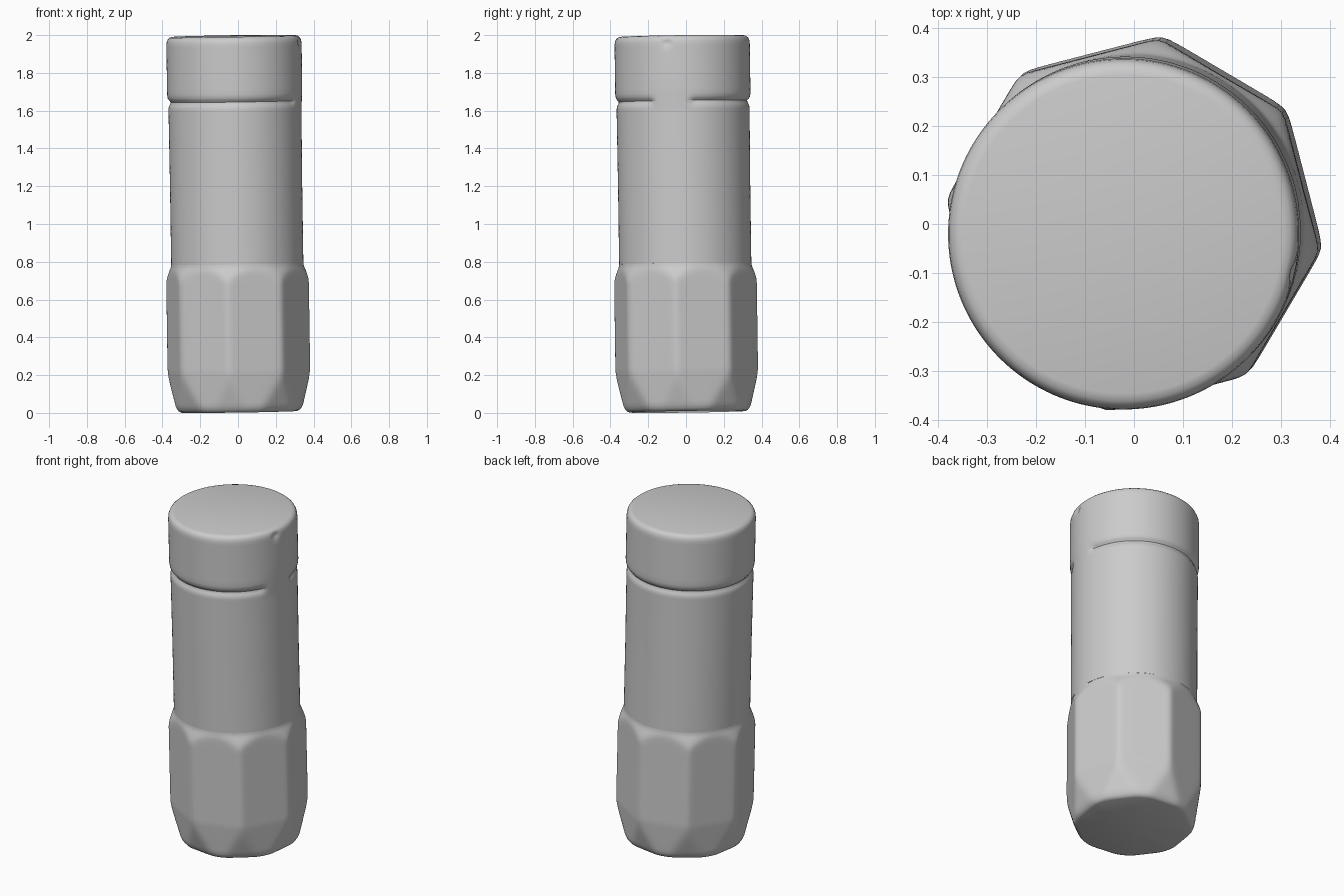
import bpy, bmesh, math

if "Cube" in bpy.data.objects:
    bpy.data.objects.remove(bpy.data.objects["Cube"])

SEGMENTS = 160
TURN = math.radians(-8)        # direction of the first octagon corner
LEAN = (-0.015, -0.014)        # slight lean of the whole axis

grey = bpy.data.materials.new("matte grey")
grey.use_nodes = True
colour = (0.6, 0.6, 0.6, 1)
grey.diffuse_color = colour
bsdf = grey.node_tree.nodes["Principled BSDF"]
bsdf.inputs["Base Color"].default_value = colour
bsdf.inputs["Roughness"].default_value = 0.7


def interp(z, points):
    """Piecewise linear lookup in a list of (z, value) pairs."""
    if z <= points[0][0]:
        return points[0][1]
    for (z0, v0), (z1, v1) in zip(points, points[1:]):
        if z <= z1:
            return v0 + (v1 - v0) * (z - z0) / (z1 - z0)
    return points[-1][1]


def lathe(name, heights, radius, bottom=None, top=None):
    """Stack rings whose radius depends on angle and height, then lean them."""
    bm = bmesh.new()

    def vert(x, y, z):
        return bm.verts.new((x + 0.008 + LEAN[0] * z, y + 0.007 + LEAN[1] * z,
                             z - LEAN[0] * x - LEAN[1] * y))

    rings = []
    for z in heights:
        ring = []
        for i in range(SEGMENTS):
            a = TURN + math.tau * i / SEGMENTS
            r = radius(a, z)
            ring.append(vert(r * math.cos(a), r * math.sin(a), z))
        rings.append(ring)
    for low, high in zip(rings, rings[1:]):
        for i in range(SEGMENTS):
            j = (i + 1) % SEGMENTS
            bm.faces.new((low[i], low[j], high[j], high[i]))
    for ring, z in ((rings[0], bottom), (rings[-1], top)):
        if z is not None:
            centre = vert(0, 0, z)
            for i in range(SEGMENTS):
                bm.faces.new((ring[i], ring[(i + 1) % SEGMENTS], centre))
    bmesh.ops.recalc_face_normals(bm, faces=bm.faces)
    mesh = bpy.data.meshes.new(name)
    bm.to_mesh(mesh)
    bm.free()
    mesh.materials.append(grey)
    obj = bpy.data.objects.new(name, mesh)
    bpy.context.collection.objects.link(obj)
    bpy.ops.object.select_all(action='DESELECT')
    obj.select_set(True)
    bpy.context.view_layer.objects.active = obj
    bpy.ops.object.shade_smooth_by_angle(angle=math.radians(40))
    return obj


# Octagonal base: side flats, tapering corner facets and a conical shoulder
FLATS = [(0.0, 0.334), (0.04, 0.339), (0.22, 0.356)]
CORNERS = [(0.0, 0.322), (0.04, 0.332), (0.21, 0.386), (0.3, 0.41)]
SHOULDER = [(0.68, 0.395), (0.775, 0.352), (0.79, 0.350)]
EDGE = [(0.006, 0.93), (0.012, 0.965), (0.022, 0.985), (0.04, 1.0)]


def base_radius(a, z):
    p = 70                                  # softness of the facet edges
    flat, corner = interp(z, FLATS), interp(z, CORNERS)
    total = interp(z, SHOULDER) ** -p
    for k in range(16):
        c = math.cos(a - TURN - k * math.pi / 8)
        if c > 0:
            total += (c / (flat if k % 2 else corner)) ** p
    return total ** (-1 / p) * interp(z, EDGE)


base_heights = [0.006, 0.012, 0.022, 0.04]
base_heights += [0.04 + 0.02 * i for i in range(1, 14)]
base_heights += [0.45, 0.6] + [0.66 + 0.01 * i for i in range(14)]
lathe("octagonal_base", base_heights, base_radius, bottom=0.02)

# Shaft and cap share a groove that fades out over a short arc on the left side
SHAFT = [(0.79, 0.350), (1.2, 0.350), (1.61, 0.352), (1.625, 0.350),
         (1.642, 0.341), (1.65, 0.340)]
CAP = [(1.65, 0.340), (1.658, 0.347), (1.67, 0.355), (1.69, 0.358), (1.95, 0.358),
       (1.968, 0.356), (1.982, 0.350), (1.991, 0.340), (1.995, 0.325)]
BRIDGE = [(1.58, 0.351), (1.72, 0.358)]


def body_radius(profile):
    def radius(a, z):
        r = interp(z, profile)
        offset = math.degrees((a - math.radians(-10) + math.pi) % math.tau - math.pi)
        fade = min(1, max(0, (20 - abs(offset)) / 6))
        if 1.58 < z < 1.72:
            r += fade * (interp(z, BRIDGE) - r)
        # small dimple near the top rim
        r -= 0.012 * math.exp(-((offset + 3) / 3.5) ** 2 - ((z - 1.955) / 0.018) ** 2)
        return r
    return radius


lathe("shaft", [0.79, 1.2, 1.58, 1.6, 1.61, 1.625, 1.634, 1.642, 1.65],
      body_radius(SHAFT))
lathe("cap", [1.65, 1.658, 1.664, 1.67, 1.69, 1.72, 1.8, 1.9, 1.925, 1.94, 1.95,
              1.96, 1.968, 1.976, 1.982, 1.991, 1.995],
      body_radius(CAP), top=1.993)
